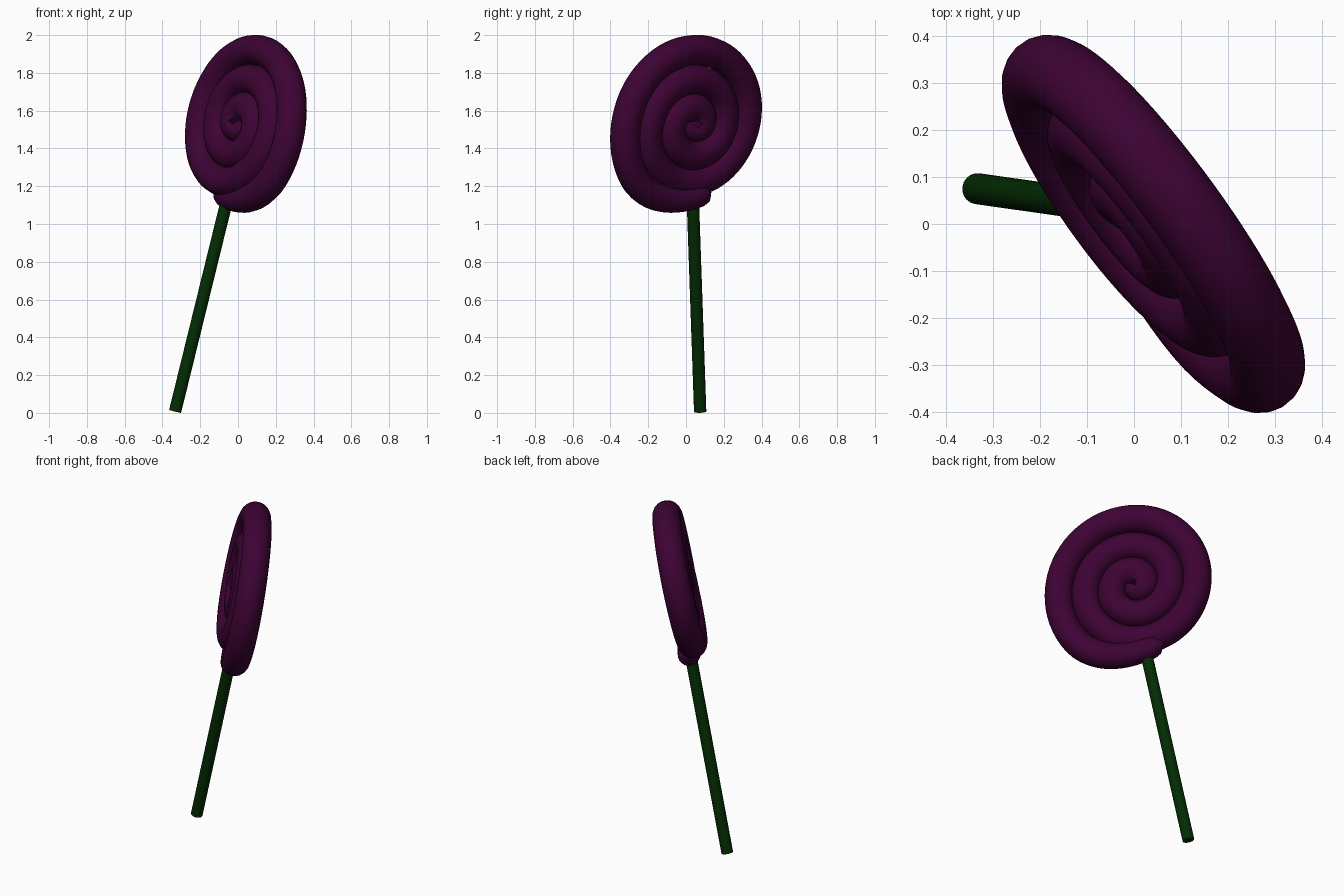
import bpy
import math
from mathutils import Vector

cube = bpy.data.objects.get("Cube")
if cube:
    bpy.data.objects.remove(cube, do_unlink=True)


def material(name, rgb):
    mat = bpy.data.materials.new(name)
    mat.use_nodes = True
    color = (*rgb, 1)
    mat.diffuse_color = color
    bsdf = mat.node_tree.nodes["Principled BSDF"]
    bsdf.inputs["Base Color"].default_value = color
    bsdf.inputs["Roughness"].default_value = 0.6
    return mat


def smoothstep(a, b, x):
    k = min(max((x - a) / (b - a), 0), 1)
    return k * k * (3 - 2 * k)


def tube(name, points, radii, mat, resolution):
    """Sweep a round section along points and keep it as a smooth mesh."""
    curve = bpy.data.curves.new(name + "_path", "CURVE")
    curve.dimensions = "3D"
    curve.bevel_depth = 1
    curve.bevel_resolution = resolution
    curve.use_fill_caps = True
    spline = curve.splines.new("POLY")
    spline.points.add(len(points) - 1)
    for p, co, r in zip(spline.points, points, radii):
        p.co = (*co, 1)
        p.radius = r
    path = bpy.data.objects.new(name + "_path", curve)
    bpy.context.collection.objects.link(path)
    graph = bpy.context.evaluated_depsgraph_get()
    mesh = bpy.data.meshes.new_from_object(path.evaluated_get(graph))
    bpy.data.objects.remove(path, do_unlink=True)
    mesh.materials.clear()
    mesh.materials.append(mat)
    obj = bpy.data.objects.new(name, mesh)
    bpy.context.collection.objects.link(obj)
    bpy.ops.object.select_all(action="DESELECT")
    obj.select_set(True)
    bpy.context.view_layer.objects.active = obj
    bpy.ops.object.shade_smooth_by_angle(angle=math.radians(40))
    return obj


purple = material("dark_purple_candy", (0.047, 0.001, 0.034))
green = material("dark_green_stick", (0.001, 0.026, 0.001))

# Leaning plane of the candy disc
normal = Vector((-0.79, -0.585, 0.175)).normalized()
up = (Vector((0, 0, 1)) - normal * normal.z).normalized()
side = up.cross(-normal) * 1.02
center = Vector((0.023, 0.034, 1.54))

# Candy spiral: the second coil rides over the tucked end at the bottom
PITCH, THICK = 0.148, 0.08
START, END = -845, 292
points, radii = [], []
STEPS = 227
for i in range(STEPS + 1):
    deg = START + (END - START) * i / STEPS
    a = math.radians(deg)
    tuck = smoothstep(222, END, deg)
    bulge = 0.01 * smoothstep(170, 225, deg)
    inner = 1 - smoothstep(-90, 60, deg)
    ride = smoothstep(-210, -90, deg) * (1 - smoothstep(-70, 60, deg))
    r = 0.35 + PITCH * deg / 360 + bulge - 0.08 * tuck
    depth = 0.004 * inner + 0.016 * ride - 0.018 * tuck
    points.append(center + side * r * math.cos(a)
                  + up * (r * math.sin(a) - 0.012 * inner) + normal * depth)
    grow = 0.65 + 0.35 * smoothstep(START, START + 130, deg)
    round_end = math.sqrt(max(0.02, 1 - max(0, (deg - 280) / 12) ** 2))
    radii.append(THICK * grow * (1 - 0.22 * tuck) * round_end)
tube("candy_spiral", points, radii, purple, 8)

# Stick
tube("stick", [Vector((-0.333, 0.075, 0.008)), Vector((-0.05, 0.035, 1.16))],
     [0.033, 0.033], green, 8)
